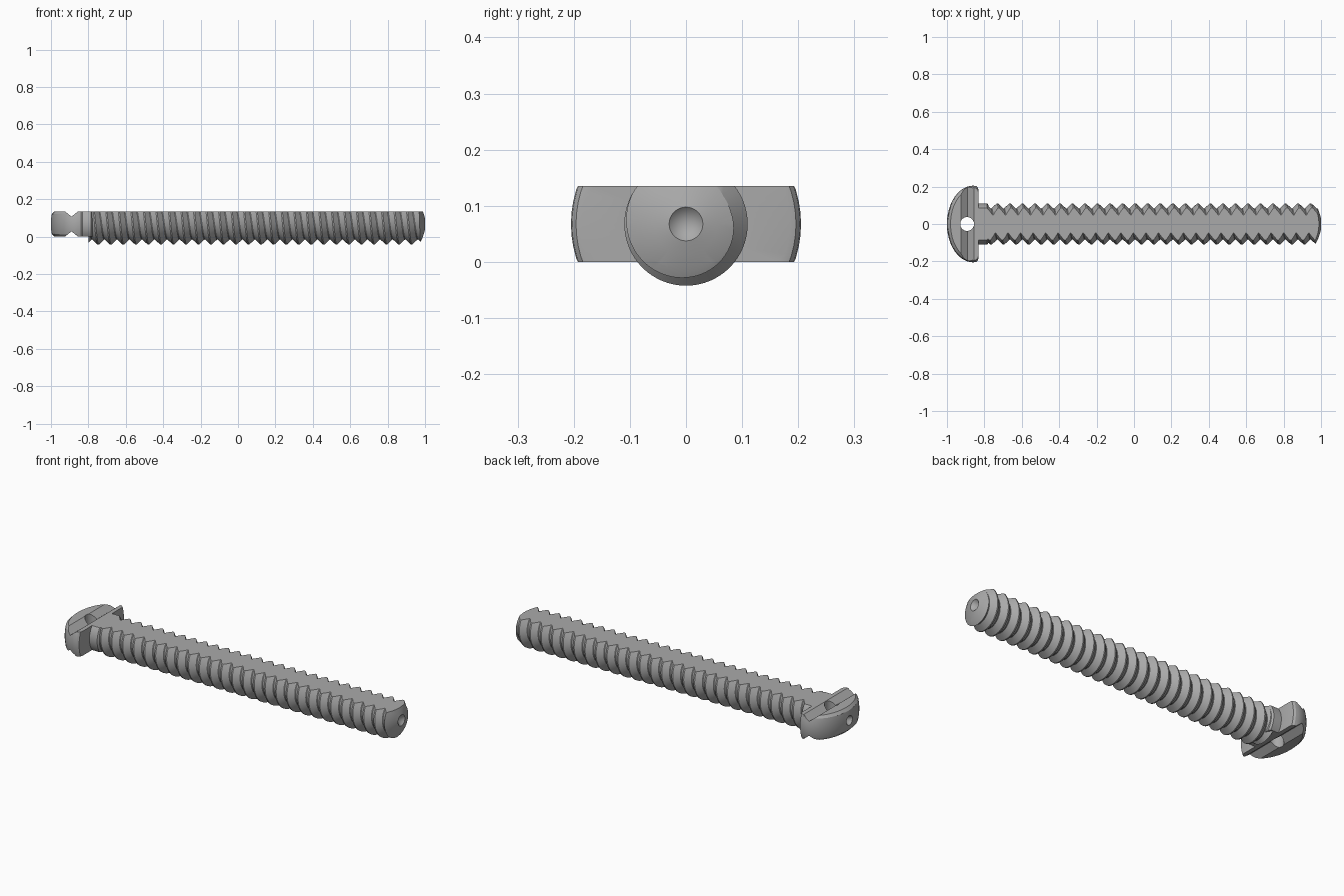
import bpy, bmesh, math

if "Cube" in bpy.data.objects:
    bpy.data.objects.remove(bpy.data.objects["Cube"])

H = 0.135            # thickness between the two flats
C = H / 2            # height of the screw axis
PITCH = 0.067
R_OUT, R_ROOT = 0.110, 0.083
SEG = 64

steel = bpy.data.materials.new("grey steel")
steel.diffuse_color = (0.40, 0.40, 0.40, 1)
steel.use_nodes = True
steel.node_tree.nodes["Principled BSDF"].inputs["Base Color"].default_value = steel.diffuse_color


def finish(bm, name):
    bmesh.ops.recalc_face_normals(bm, faces=bm.faces)
    me = bpy.data.meshes.new(name)
    bm.to_mesh(me)
    bm.free()
    me.materials.append(steel)
    ob = bpy.data.objects.new(name, me)
    bpy.context.collection.objects.link(ob)
    return ob


def lathe(name, profile, seg=SEG):
    """Revolve (x, r) points around the screw axis; end points lie on the axis."""
    bm = bmesh.new()
    rings = []
    for x, r in profile:
        if r == 0:
            rings.append([bm.verts.new((x, 0, C))] * seg)
        else:
            rings.append([bm.verts.new((x, r * math.cos(2 * math.pi * i / seg),
                                        C + r * math.sin(2 * math.pi * i / seg)))
                          for i in range(seg)])
    for a, b in zip(rings, rings[1:]):
        for i in range(seg):
            j = (i + 1) % seg
            bm.faces.new(list(dict.fromkeys((a[i], a[j], b[j], b[i]))))
    return finish(bm, name)


def loft(name, sections):
    """Skin a stack of matching outlines and cap both ends."""
    bm = bmesh.new()
    loops = [[bm.verts.new(p) for p in s] for s in sections]
    n = len(loops[0])
    for a, b in zip(loops, loops[1:]):
        for i in range(n):
            bm.faces.new((a[i], a[(i + 1) % n], b[(i + 1) % n], b[i]))
    bm.faces.new(loops[0])
    bm.faces.new(loops[-1])
    return finish(bm, name)


def box(name, x0, x1, z0, z1):
    outline = [(x0, -0.5), (x1, -0.5), (x1, 0.5), (x0, 0.5)]
    return loft(name, [[(x, y, z) for x, y in outline] for z in (z0, z1)])


def boolean(ob, tool, op):
    m = ob.modifiers.new("cut", 'BOOLEAN')
    m.operation, m.solver, m.object = op, 'EXACT', tool
    bpy.context.view_layer.objects.active = ob
    bpy.ops.object.modifier_apply(modifier=m.name)
    bpy.data.objects.remove(tool)


# Threaded shaft: right-hand helix, rows repeat once per pitch
bm = bmesh.new()
tooth = [(0.0, R_ROOT), (0.06, R_ROOT), (0.48, R_OUT), (0.58, R_OUT)]
cols = []
for i in range(SEG):
    t = i / SEG
    a = 2 * math.pi * t
    cols.append([bm.verts.new((-0.90 + PITCH * (k + t + f), r * math.cos(a), C + r * math.sin(a)))
                 for k in range(31) for f, r in tooth])
n, p = len(cols[0]), len(tooth)
for i in range(SEG - 1):
    for j in range(n - 1):
        bm.faces.new((cols[i][j], cols[i + 1][j], cols[i + 1][j + 1], cols[i][j + 1]))
for j in range(n - 1 - p):
    bm.faces.new((cols[-1][j], cols[0][j + p], cols[0][j + p + 1], cols[-1][j + 1]))
# close the two stepped ends with fans to the axis
for x in (-1.0, 1.3):
    edges = [e for e in bm.edges if e.is_boundary and (e.verts[0].co.x < 0) == (x < 0)]
    hub = bm.verts.new((x, 0, C))
    for e in edges:
        bm.faces.new((e.verts[0], e.verts[1], hub))
shaft = finish(bm, "threaded_shaft")

# Trim the shaft to a domed tip with a conical centre mark
blank = lathe("shaft_blank", [(-0.80, 0), (-0.80, 0.13), (0.968, 0.13), (0.968, 0.112),
                              (0.982, 0.085), (0.993, 0.055), (1.0, 0.03), (0.97, 0)])
boolean(shaft, blank, 'INTERSECT')
boolean(shaft, box("flats", -1.5, 1.5, 0, H), 'INTERSECT')

# Head and neck: domed profile, rounded rim, flat underside
dome = [(-0.86 - 0.14 * math.cos(a), 0.205 * math.sin(a))
        for a in (math.pi / 2 * k / 12 for k in range(1, 13))]
head = lathe("head_and_neck", [(-0.95, 0), (-1.0, 0.026)] + [d for d in dome if d[1] > 0.03] +
             [(-0.845, 0.203), (-0.835, 0.196), (-0.832, 0.185), (-0.832, 0.11),
              (-0.785, 0.11), (-0.778, 0.10), (-0.778, 0)])
boolean(head, box("flats", -1.5, 1.5, 0, H), 'INTERSECT')


# Bevel the dome edge along both flats
def outline(off, z):
    arc = [math.pi * (k / 32 - 0.5) for k in range(33)]
    pts = [(-0.86 - (0.141 - off) * math.cos(a), (0.206 - off) * math.sin(a), z) for a in arc]
    y = 0.25 if off == 0 else 0.206 - off * 0.6
    return pts + [(-0.86, y, z), (-0.7, 0.25, z), (-0.7, -0.25, z), (-0.86, -y, z)]


boolean(head, loft("bevel", [outline(0.022, -0.002), outline(0, 0.02),
                             outline(0, H - 0.02), outline(0.022, H + 0.002)]), 'INTERSECT')

# V grooves across the head on both flats
for z, s in ((H, 1), (0, -1)):
    vee = [(-0.89, z - 0.028 * s), (-0.85, z + 0.004 * s), (-0.93, z + 0.004 * s)]
    boolean(head, loft("groove", [[(x, y, h) for x, h in vee] for y in (-0.3, 0.3)]), 'DIFFERENCE')

# Round hole through the head
ring = [(-0.892 + 0.037 * math.cos(math.pi * k / 16), 0.037 * math.sin(math.pi * k / 16)) for k in range(32)]
boolean(head, loft("hole", [[(x, y, z) for x, y in ring] for z in (-0.1, 0.3)]), 'DIFFERENCE')

# Smooth curved surfaces, keep machined edges crisp
for ob in (shaft, head):
    bpy.ops.object.select_all(action='DESELECT')
    ob.select_set(True)
    bpy.context.view_layer.objects.active = ob
    bpy.ops.object.shade_smooth_by_angle(angle=math.radians(20))
